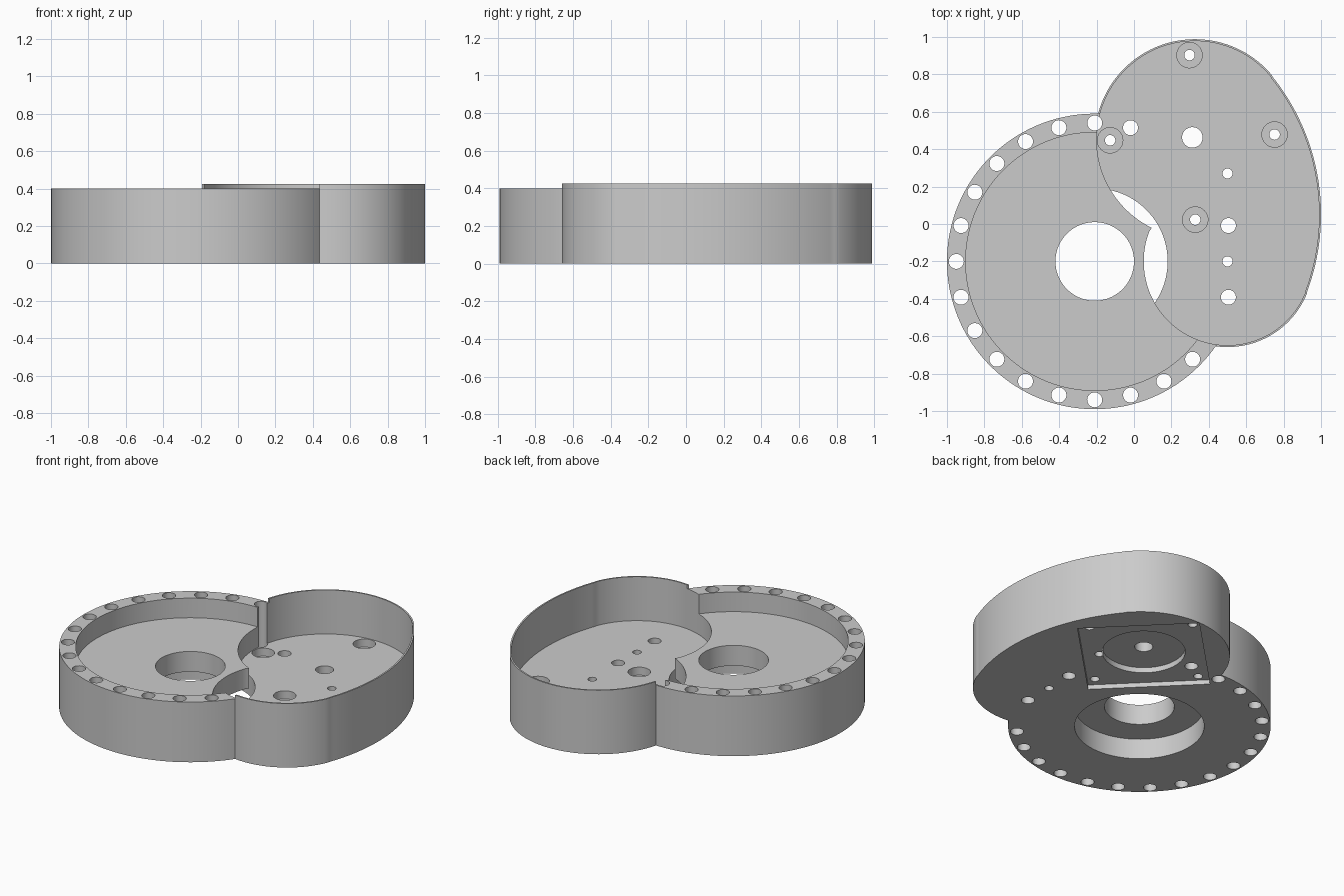
import bpy, bmesh
from math import radians, cos, sin, pi
from mathutils import Vector

cube = bpy.data.objects.get("Cube")
if cube:
    bpy.data.objects.remove(cube)

grey = bpy.data.materials.new("metal_grey")
grey.use_nodes = True
COLOUR = (0.6, 0.6, 0.6, 1)
grey.diffuse_color = COLOUR
grey.node_tree.nodes["Principled BSDF"].inputs["Base Color"].default_value = COLOUR

DISC = Vector((-0.21, -0.2))     # ring drum centre
MOTOR = Vector((0.326, 0.452))   # upper lobe centre
PIVOT = Vector((0.5, -0.2))      # lower lobe centre
FLANK = Vector((-0.178, 0.05))   # centre of the wide side arc
MOUNT = Vector((0.312, 0.463))   # mounting plate centre
FLOOR, LEDGE, RIM, LIP = 0.133, 0.27, 0.4, 0.425


def arc(centre, radius, start, end, steps):
    """Points along an arc, angles in degrees."""
    return [centre + radius * Vector((cos(a), sin(a))) for a in
            (radians(start + (end - start) * i / steps) for i in range(steps + 1))]


def circle(centre, radius, steps=96):
    return arc(centre, radius, 0, 360, steps)[:-1]


def lobes(inset):
    """Outline of the two-lobed housing, moved inwards by inset."""
    return (arc(FLANK, 1.178 - inset, -20.3, 38.7, 40)
            + arc(MOTOR, 0.536 - inset, 40, 244, 72)
            + arc(PIVOT, 0.458 - inset, 159, 338, 64))


def prisms(name, outlines, z0, z1):
    """One object made of outlines extruded from z0 to z1."""
    bm = bmesh.new()
    for outline in outlines:
        face = bm.faces.new([bm.verts.new((p.x, p.y, z0)) for p in outline])
        top = bmesh.ops.extrude_face_region(bm, geom=[face])["geom"]
        bmesh.ops.translate(bm, vec=(0, 0, z1 - z0),
                            verts=[v for v in top if isinstance(v, bmesh.types.BMVert)])
    bmesh.ops.recalc_face_normals(bm, faces=bm.faces)
    mesh = bpy.data.meshes.new(name)
    bm.to_mesh(mesh)
    bm.free()
    mesh.materials.append(grey)
    obj = bpy.data.objects.new(name, mesh)
    bpy.context.collection.objects.link(obj)
    return obj


def combine(target, tool, operation="DIFFERENCE"):
    """Apply a boolean and discard the tool."""
    tool.hide_render = True
    mod = target.modifiers.new(tool.name, "BOOLEAN")
    mod.operation, mod.solver, mod.object = operation, "EXACT", tool
    bpy.context.view_layer.objects.active = target
    bpy.ops.object.modifier_apply(modifier=mod.name)
    bpy.data.objects.remove(tool)


# Drum joined to the taller two-lobed housing
housing = prisms("gear_housing", [circle(DISC, 0.79, 144)], 0, RIM)
combine(housing, prisms("lobed_body", [lobes(0)], 0, LIP), "UNION")
combine(housing, prisms("lip_trim", [circle(DISC, 0.79, 144)], RIM, 1))

# Drum recess, thin-walled pocket, centre bore and underside bearing seat
combine(housing, prisms("drum_recess", [circle(DISC, 0.69, 144)], LEDGE, 1))
combine(housing, prisms("lobed_pocket", [lobes(0.01)], FLOOR, 1))
combine(housing, prisms("centre_bore", [circle(DISC, 0.21)], -0.1, 1))
combine(housing, prisms("bearing_seat", [circle(DISC, 0.39)], -0.1, FLOOR + 0.002))

# Square mounting recess and round boss recess on the underside
combine(housing, prisms("mount_recess", [circle(MOUNT, 0.52, 4)], -0.1, 0.03))
combine(housing, prisms("boss_recess", [circle(MOUNT, 0.25)], -0.1, 0.065))

# Rim bolt holes every 15 degrees, skipping those inside the pocket
rim_angles = [15, 345] + list(range(75, 316, 15))
holes = [circle(DISC + 0.74 * Vector((cos(radians(a)), sin(radians(a)))), 0.04, 32)
         for a in rim_angles]
# Shaft hole and two small pin holes
holes += [circle(MOUNT, 0.055, 32)]
holes += [circle(Vector((0.5, y)), 0.027, 32) for y in (0.27, -0.2)]
# Four counterbored mounting screws
screws = [MOUNT + 0.44 * Vector((cos(a), sin(a)))
          for a in (radians(2) + i * pi / 2 for i in range(4))]
holes += [circle(s, 0.028, 32) for s in screws]
combine(housing, prisms("through_holes", holes, -0.1, 1))
combine(housing, prisms("screw_heads", [circle(s, 0.068, 32) for s in screws], 0.08, 0.2))

# Smooth curved walls, crisp edges
bpy.ops.object.select_all(action="DESELECT")
housing.select_set(True)
bpy.context.view_layer.objects.active = housing
bpy.ops.object.shade_smooth_by_angle(angle=radians(30))
